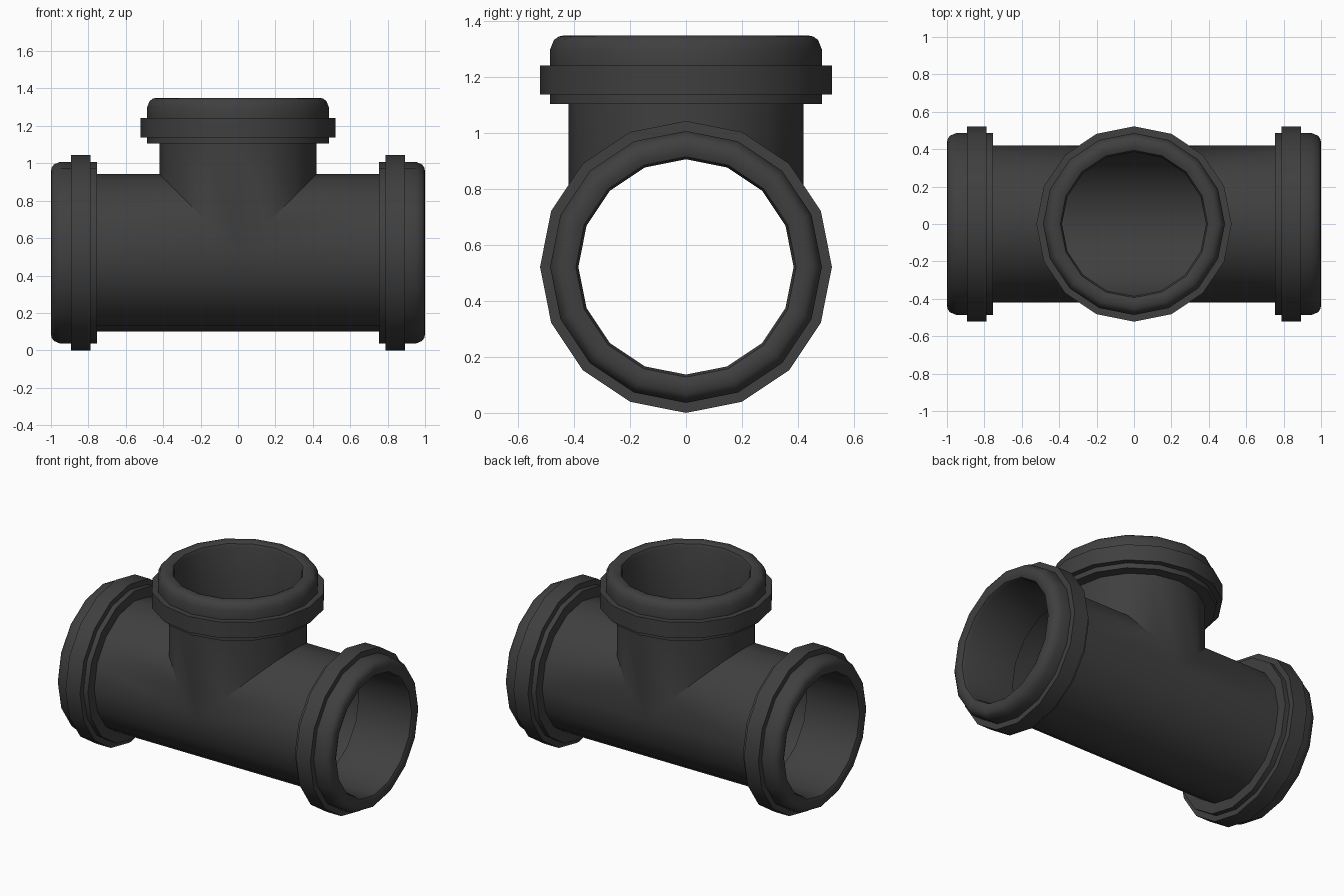
import bpy, bmesh
from math import cos, sin, pi

if "Cube" in bpy.data.objects:
    bpy.data.objects.remove(bpy.data.objects["Cube"])

SIDES = 16
CENTER_Z = 0.522
# Socket profile: (depth back from the open end, radius); None = mitre at the crossing
PROFILE = [
    (None, 0.400), (0.39, 0.400), (0.39, 0.385),              # bore and inner stop
    (0.03, 0.385), (0.009, 0.394), (0.0, 0.415),              # rounded inner lip
    (0.0, 0.435), (0.004, 0.455), (0.016, 0.472), (0.05, 0.486),  # rounded outer lip
    (0.107, 0.486), (0.107, 0.522), (0.212, 0.522), (0.212, 0.486),  # raised band
    (0.245, 0.486), (0.245, 0.420), (None, 0.420),            # collar back, pipe wall
]


def add_arm(bm, length, mitre, place):
    """Sweep the profile around one arm; mitre gives where it meets the other arms."""
    rings = []
    for depth, r in PROFILE:
        ring = []
        for i in range(SIDES):
            a = 2 * pi * i / SIDES
            p, q = r * cos(a), r * sin(a)
            u = mitre(p, q) if depth is None else length - depth
            ring.append(bm.verts.new(place(u, p, q)))
        rings.append(ring)
    for r0, r1 in zip(rings, rings[1:]):
        for i in range(SIDES):
            j = (i + 1) % SIDES
            bm.faces.new((r0[i], r0[j], r1[j], r1[i]))


bm = bmesh.new()
# Left and right arms of the main pipe
for s in (-1, 1):
    add_arm(bm, 1.0, lambda p, q: max(0.0, q),
            lambda u, p, q, s=s: (s * u, p, q + CENTER_Z))
# Upright branch
add_arm(bm, 1.35 - CENTER_Z, lambda p, q: abs(p),
        lambda u, p, q: (p, q, u + CENTER_Z))

# Weld the arms into one closed shell
bmesh.ops.remove_doubles(bm, verts=bm.verts, dist=0.0005)
bmesh.ops.recalc_face_normals(bm, faces=bm.faces)
mesh = bpy.data.meshes.new("tee_pipe_fitting")
bm.to_mesh(mesh)
bm.free()

tee = bpy.data.objects.new("tee_pipe_fitting", mesh)
bpy.context.collection.objects.link(tee)

# Dark plastic
mat = bpy.data.materials.new("dark_plastic")
mat.diffuse_color = (0.05, 0.05, 0.05, 1)
mat.use_nodes = True
mat.node_tree.nodes["Principled BSDF"].inputs["Base Color"].default_value = mat.diffuse_color
mesh.materials.append(mat)

bpy.context.view_layer.objects.active = tee
tee.select_set(True)
bpy.ops.object.shade_smooth_by_angle(angle=pi / 5)
